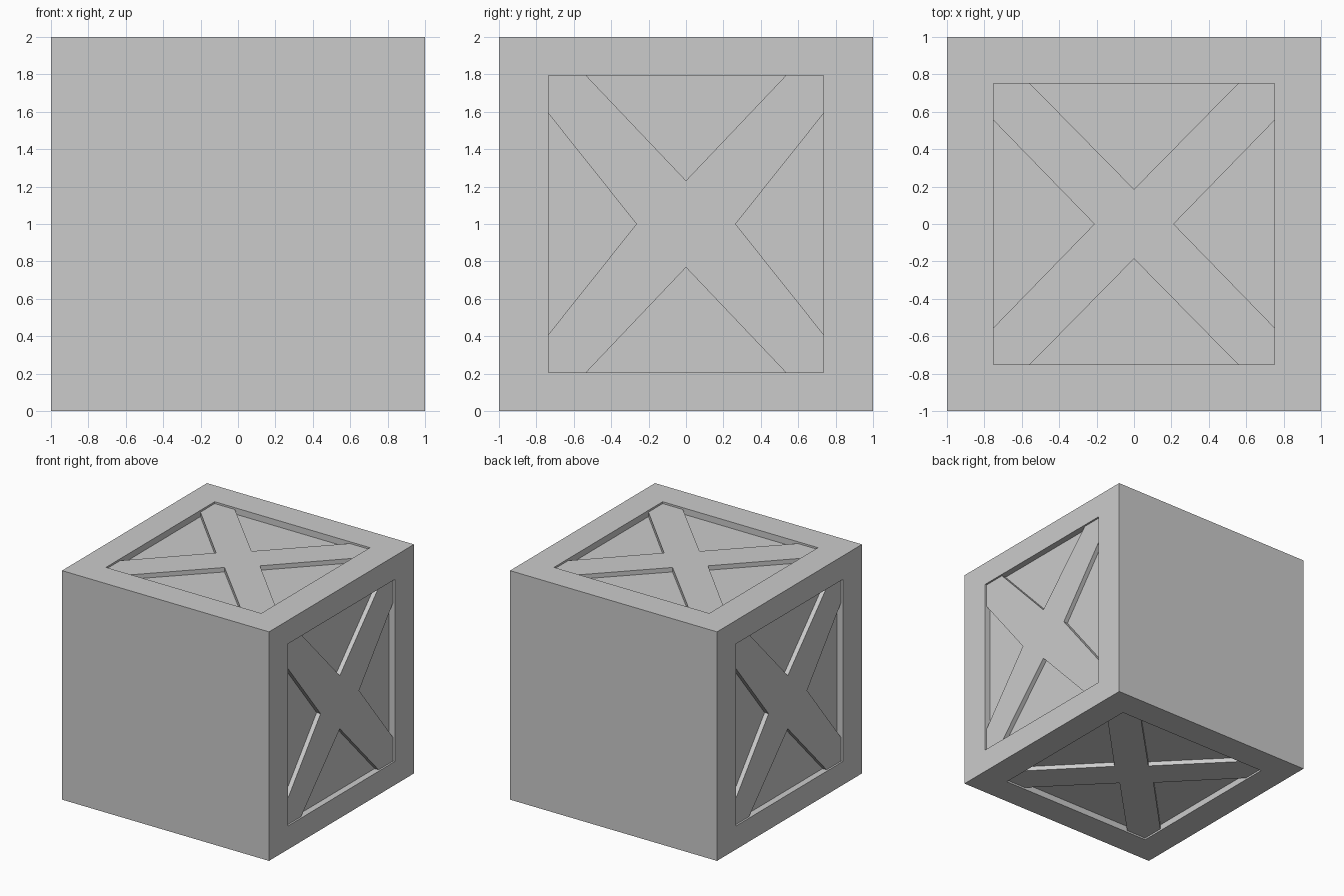
import bpy, bmesh
from math import pi
from mathutils import Matrix, Vector

if "Cube" in bpy.data.objects:
    bpy.data.objects.remove(bpy.data.objects["Cube"])

BAR_DEPTH, POCKET_DEPTH = 0.016, 0.055
bm = bmesh.new()


def panel_side(m, W, H, t, s, p, q):
    """One cube side: flat rim, sunken X brace, four deeper triangular pockets.
    W, H: half opening; t, s: pocket half lengths; p, q: pocket tip distances."""
    def face(pts):
        bm.faces.new([bm.verts.new(m @ Vector((u, v, 1 - d))) for u, v, d in pts])

    def walls(loop, d0, d1):
        for a, b in zip(loop, loop[1:] + loop[:1]):
            face([(*a, d0), (*b, d0), (*b, d1), (*a, d1)])

    def flat(loop, d):
        face([(*a, d) for a in loop])

    outer = [(-1, -1), (1, -1), (1, 1), (-1, 1)]
    corner = [(u * W, v * H) for u, v in outer]
    mids = [[(-t, -H), (t, -H)], [(W, -s), (W, s)], [(t, H), (-t, H)], [(-W, s), (-W, -s)]]
    tips = [(0, -p), (q, 0), (0, p), (-q, 0)]
    rim = []
    for i in range(4):
        j = (i + 1) % 4
        # rim strip
        flat([outer[i], outer[j], corner[j], mids[i][1], mids[i][0], corner[i]], 0)
        rim += [corner[i]] + mids[i]
        # triangular pocket
        tri = mids[i] + [tips[i]]
        flat(tri, POCKET_DEPTH)
        for a, b in zip(tri, tri[1:] + tri[:1]):
            face([(*a, BAR_DEPTH), (*b, BAR_DEPTH), (*b, POCKET_DEPTH), (*a, POCKET_DEPTH)])
        # brace arm
        flat([tips[i], mids[i][1], corner[j], mids[j][0], tips[j]], BAR_DEPTH)
    flat(tips, BAR_DEPTH)
    walls(rim, 0, BAR_DEPTH)


# panelled sides: top and bottom, then right and left
right = Matrix(((0, 0, 1), (1, 0, 0), (0, 1, 0))).to_4x4()
for turn in (0, pi):
    panel_side(Matrix.Rotation(turn, 4, 'X'), 0.75, 0.75, 0.555, 0.553, 0.186, 0.212)
    panel_side(Matrix.Rotation(turn, 4, 'Z') @ right, 0.735, 0.795, 0.535, 0.59, 0.232, 0.265)

# plain front and back
for y in (-1, 1):
    ring = [(-1, -1), (1, -1), (1, 1), (-1, 1)][::-y]
    bm.faces.new([bm.verts.new((x, y, z)) for x, z in ring])

bmesh.ops.remove_doubles(bm, verts=bm.verts, dist=1e-4)
bmesh.ops.translate(bm, verts=bm.verts, vec=(0, 0, 1))
bmesh.ops.recalc_face_normals(bm, faces=bm.faces)

mesh = bpy.data.meshes.new("crate")
bm.to_mesh(mesh)
bm.free()
bpy.context.collection.objects.link(bpy.data.objects.new("crate", mesh))
